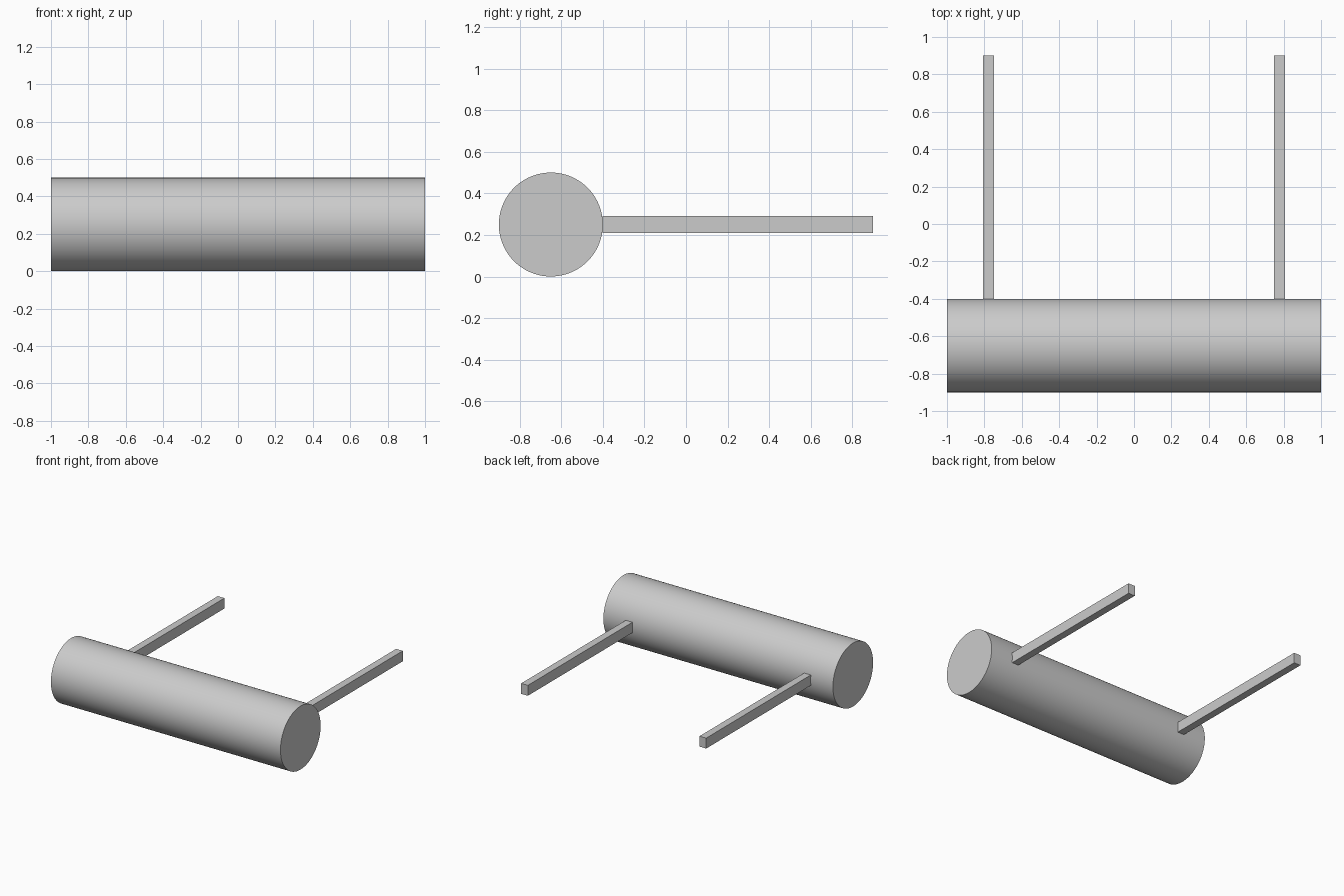
import bpy, math

if "Cube" in bpy.data.objects:
    bpy.data.objects.remove(bpy.data.objects["Cube"])

# Horizontal drum lying along x
bpy.ops.mesh.primitive_cylinder_add(vertices=96, radius=0.25, depth=2.0,
                                    location=(0, -0.65, 0.25),
                                    rotation=(0, math.pi / 2, 0))
drum = bpy.context.object
drum.name = "drum"
bpy.ops.object.transform_apply(location=False, rotation=True, scale=True)
bpy.ops.object.shade_smooth_by_angle(angle=math.radians(30))

# Two straight arms reaching back from the drum surface
START, END = -0.402, 0.90
for side, name in ((-1, "left_arm"), (1, "right_arm")):
    bpy.ops.mesh.primitive_cube_add(size=1, location=(side * 0.777, (START + END) / 2, 0.25))
    arm = bpy.context.object
    arm.name = name
    arm.scale = (0.058, END - START, 0.082)
    bpy.ops.object.transform_apply(location=False, rotation=False, scale=True)
